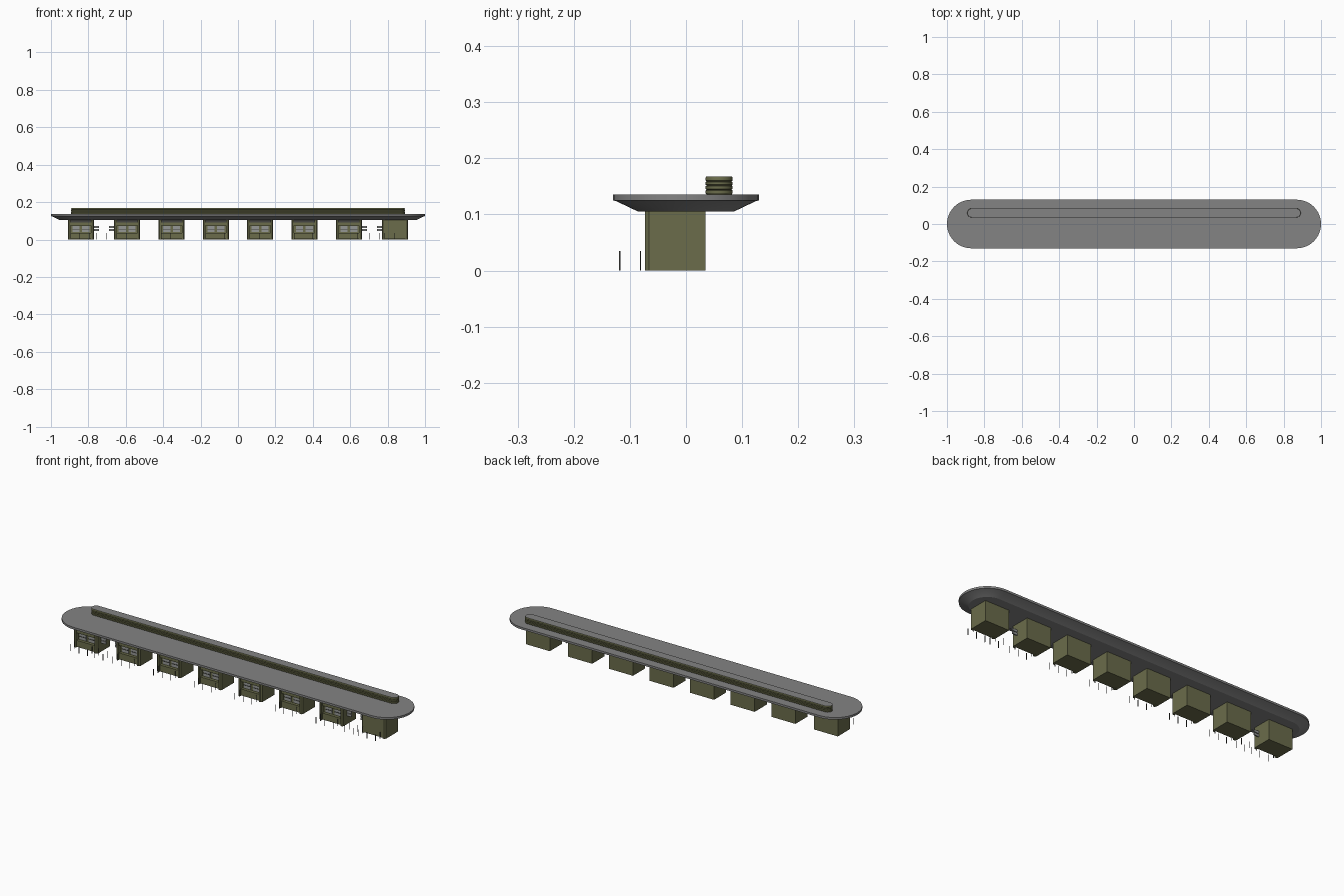
import bpy, bmesh, math

if "Cube" in bpy.data.objects:
    bpy.data.objects.remove(bpy.data.objects["Cube"])


def mat(name, r, g, b):
    m = bpy.data.materials.new(name)
    m.diffuse_color = (r, g, b, 1)
    m.use_nodes = True
    m.node_tree.nodes["Principled BSDF"].inputs["Base Color"].default_value = m.diffuse_color
    return m


GREY = mat("roof grey", 0.23, 0.23, 0.23)
OLIVE = mat("olive wall", 0.145, 0.15, 0.07)
PANE = mat("pale window", 0.30, 0.31, 0.30)
DARK = mat("dark metal", 0.06, 0.06, 0.055)


def finish(bm, name, mats, smooth=False):
    bmesh.ops.recalc_face_normals(bm, faces=bm.faces[:])
    me = bpy.data.meshes.new(name)
    bm.to_mesh(me)
    bm.free()
    for m in mats:
        me.materials.append(m)
    ob = bpy.data.objects.new(name, me)
    bpy.context.collection.objects.link(ob)
    if smooth:
        bpy.ops.object.select_all(action='DESELECT')
        ob.select_set(True)
        bpy.context.view_layer.objects.active = ob
        bpy.ops.object.shade_smooth_by_angle(angle=math.radians(25))
    return ob


def stadium_loft(name, half, rings, mats, cy=0, n=20, top_mat=0):
    """Stack of stadium outlines (radius, z), capped at both ends."""
    bm = bmesh.new()
    loops = []
    for r, z in rings:
        loop = []
        for side in (1, -1):
            for i in range(n + 1):
                a = -math.pi / 2 + math.pi * i / n
                loop.append(bm.verts.new((side * (half + r * math.cos(a)),
                                          cy + side * r * math.sin(a), z)))
        loops.append(loop)
    k = len(loops[0])
    for a, b in zip(loops, loops[1:]):
        for i in range(k):
            j = (i + 1) % k
            bm.faces.new((a[i], a[j], b[j], b[i]))
    bm.faces.new(loops[0][::-1])
    cap = bm.faces.new(loops[-1])
    cap.material_index = top_mat
    return finish(bm, name, mats, True)


def boxes(name, m, specs):
    """One object from several boxes given as x0, x1, y0, y1, z0, z1."""
    bm = bmesh.new()
    for x0, x1, y0, y1, z0, z1 in specs:
        vs = bmesh.ops.create_cube(bm, size=1)["verts"]
        for v in vs:
            v.co = (x1 if v.co.x > 0 else x0, y1 if v.co.y > 0 else y0,
                    z1 if v.co.z > 0 else z0)
    return finish(bm, name, [m])


def prism(name, m, outline, z0, z1):
    bm = bmesh.new()
    f = bm.faces.new([bm.verts.new((x, y, z0)) for x, y in outline])
    ext = bmesh.ops.extrude_face_region(bm, geom=[f])["geom"]
    for v in ext:
        if isinstance(v, bmesh.types.BMVert):
            v.co.z = z1
    return finish(bm, name, [m])


# Long rounded canopy with sloped underside and upright rim
stadium_loft("canopy_roof", 0.87,
             [(0.085, 0.105), (0.125, 0.124), (0.13, 0.125), (0.13, 0.136)], [GREY])

# Ribbed fascia standing along the rear of the roof
ribs = [(0.022, 0.135)]
for i in range(4):
    z = 0.138 + i * 0.0075
    ribs += [(0.024, z), (0.024, z + 0.005), (0.022, z + 0.006)]
ribs[-1] = (0.023, 0.168)
stadium_loft("roof_fascia", 0.868, ribs, [OLIVE, GREY], cy=0.059, n=10, top_mat=1)

# Eight booths under the canopy
CENTRES = [-0.84, -0.593, -0.355, -0.118, 0.118, 0.355, 0.593, 0.84]
for idx, c in enumerate(CENTRES):
    tag = f"booth_{idx + 1}"
    closed = idx == 7
    # U-shaped shell with chamfered front posts and a shallow front recess
    half = [(0.07, 0.035), (0.07, -0.066), (0.064, -0.073),
            (0.055, -0.073), (0.055, -0.05)]
    outline = [(c + x, y) for x, y in half] + [(c - x, y) for x, y in reversed(half)]
    prism(tag + "_shell", OLIVE, outline, 0, 0.106)
    if closed:
        boxes(tag + "_front_panel", OLIVE,
              [(c - 0.056, c + 0.056, -0.07, -0.049, 0.002, 0.106)])
    else:
        # Counter, header and mullions of the front
        boxes(tag + "_counter", OLIVE,
              [(c - 0.055, c + 0.055, -0.066, -0.049, 0.002, 0.036),
               (c - 0.055, c + 0.055, -0.066, -0.049, 0.075, 0.09)])
        boxes(tag + "_header", DARK,
              [(c - 0.055, c + 0.055, -0.06, -0.049, 0.09, 0.106)])
        boxes(tag + "_windows", PANE,
              [(c + s - 0.019, c + s + 0.019, -0.055, -0.049, 0.04, 0.071)
               for s in (-0.026, 0.026)])
        boxes(tag + "_window_bars", DARK,
              [(c + s - 0.019, c + s + 0.019, -0.057, -0.049, 0.054, 0.057)
               for s in (-0.026, 0.026)])
    # Thin queue posts in front
    p = 0.0011
    xs = [-0.055, -0.005, 0.045]
    boxes(tag + "_queue_posts", DARK,
          [(c + x - p, c + x + p, -0.118 - p, -0.118 + p, 0, 0.035) for x in xs] +
          [(c + x - p, c + x + p, -0.081 - p, -0.081 + p, 0, 0.035) for x in (-0.055, 0.045)])

# Side signs and extra posts in the two outer gaps
for s, side in ((-1, "left"), (1, "right")):
    signs = []
    for a, b in ((0.661, 0.69), (0.742, 0.771)):
        for z0, z1 in ((0.045, 0.057), (0.061, 0.073)):
            x0, x1 = sorted((s * a, s * b))
            signs.append((x0, x1, -0.04, -0.034, z0, z1))
    boxes(side + "_gap_signs", PANE, signs)
    boxes(side + "_gap_posts", DARK,
          [(s * x - 0.0011, s * x + 0.0011, y - 0.0011, y + 0.0011, 0, 0.035)
           for x in (0.705, 0.755) for y in (-0.118, -0.081)])
